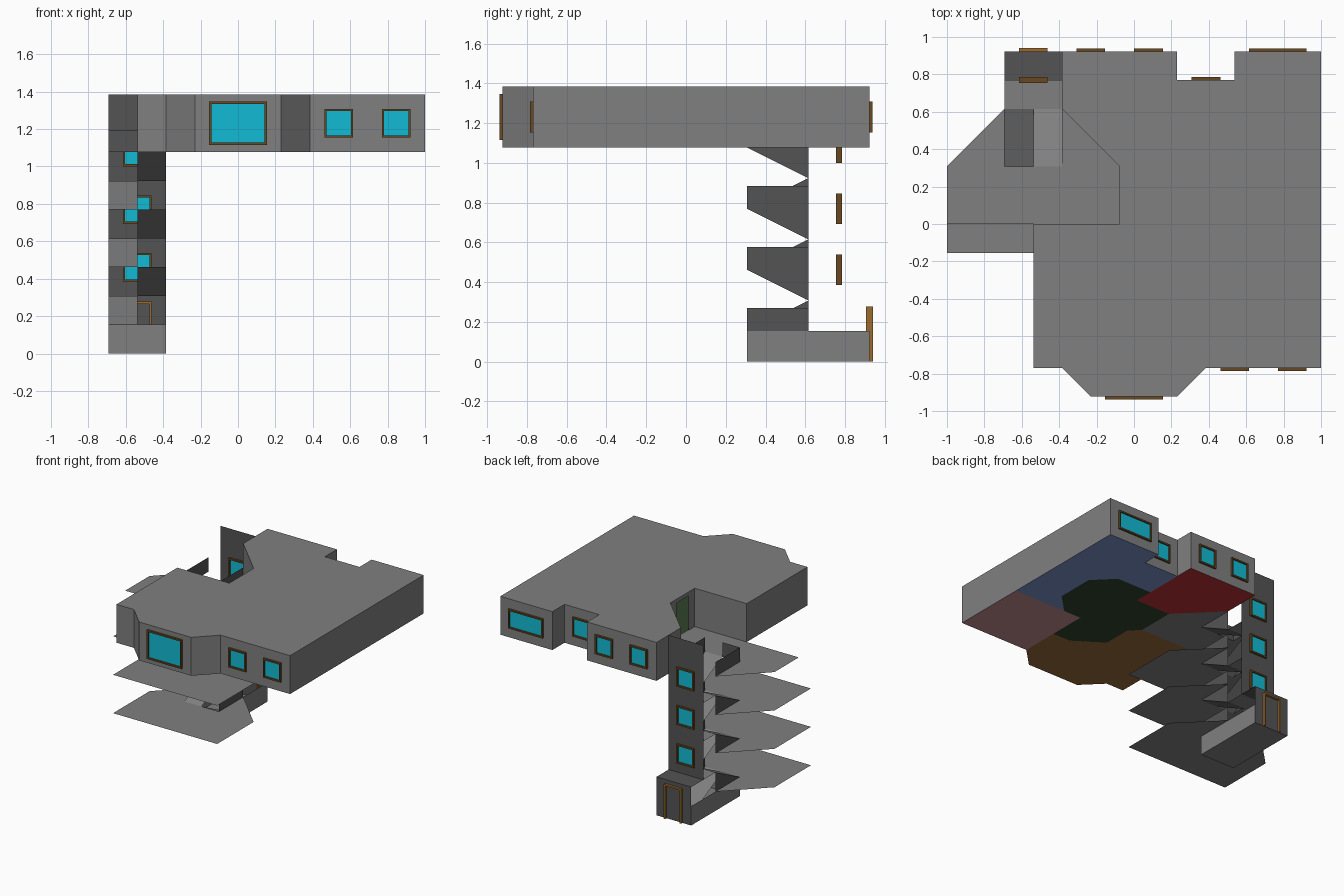
import bpy

cube = bpy.data.objects.get("Cube")
if cube:
    bpy.data.objects.remove(cube)

U = 2 / 13          # one plan module
FLOOR, ROOF = 7, 9  # apartment heights in modules
RAIL = 0.75


def material(name, color):
    m = bpy.data.materials.new(name)
    m.use_nodes = True
    m.diffuse_color = (*color, 1)
    m.node_tree.nodes["Principled BSDF"].inputs["Base Color"].default_value = (*color, 1)
    return m


GRAY = material("gray plaster", (.215, .215, .215))
DARK = material("dark gray", (.088, .088, .088))
FRAME = material("brown frame", (.138, .066, .015))
TAN = material("tan door frame", (.33, .145, .03))
GLASS = material("cyan glass", (.006, .5, .66))
BLUE = material("blue floor", (.2, .29, .58))
GREEN = material("dark green floor", (.03, .055, .025))
RED = material("red floor", (.5, .03, .035))
BROWN = material("brown floor", (.31, .15, .04))
PINK = material("pink floor", (.55, .26, .28))


def sheets(name, mat, polygons):
    """Flat polygons in modules, joined in one object."""
    verts, faces = [], []
    for poly in polygons:
        faces.append(range(len(verts), len(verts) + len(poly)))
        verts += [(x * U, y * U, z * U) for x, y, z in poly]
    mesh = bpy.data.meshes.new(name)
    mesh.from_pydata(verts, [], [list(f) for f in faces])
    mesh.materials.append(mat)
    obj = bpy.data.objects.new(name, mesh)
    bpy.context.collection.objects.link(obj)
    return obj


def level(points, z):
    return [(x, y, z) for x, y in points]


def rect(x0, x1, y0, y1, z):
    return level([(x0, y0), (x1, y0), (x1, y1), (x0, y1)], z)


def walls(path, z0, z1):
    return [[(*a, z0), (*b, z0), (*b, z1), (*a, z1)] for a, b in zip(path, path[1:])]


def side(x, points):
    return [(x, y, z) for y, z in points]


def box(x0, x1, y0, y1, z0, z1):
    ring = [(x0, y0), (x1, y0), (x1, y1), (x0, y1), (x0, y0)]
    return walls(ring, z0, z1) + [level(ring[:4], z1), level(ring[3::-1], z0)]


def window(name, x, y, z, w=1, h=1):
    t, b = .1, .08
    sheets(name + "_frame", FRAME,
           box(x, x + b, y - t, y + t, z, z + h) + box(x + w - b, x + w, y - t, y + t, z, z + h)
           + box(x + b, x + w - b, y - t, y + t, z, z + b)
           + box(x + b, x + w - b, y - t, y + t, z + h - b, z + h))
    sheets(name + "_glass", GLASS, box(x + b, x + w - b, y - .03, y + .03, z + b, z + h - b))


# Apartment shell: counter-clockwise outline with bay, alcove and stair notch
bay = [(-2.5, -5), (-1.5, -6), (1.5, -6), (2.5, -5)]
alcove = [(3.5, 6), (3.5, 5), (1.5, 5), (1.5, 6)]
notch = [(-2.5, 6), (-2.5, 4), (-.5, 2), (-.5, 0), (-3.5, 0)]
outline = [(-3.5, -5)] + bay + [(6.5, -5), (6.5, 6)] + alcove + notch
sheets("apartment_roof", GRAY, [level(outline, ROOF)])
door_wall = side(-.5, [(2, FLOOR), (2, ROOF), (0, ROOF), (0, FLOOR),
                       (.5, FLOOR), (.5, 8.8), (1.5, 8.8), (1.5, FLOOR)])
shell = walls(outline[:-2], FLOOR, ROOF)
shell += walls(outline[-2:] + outline[:1], FLOOR, ROOF) + [door_wall[::-1]]
sheets("apartment_walls", GRAY, shell)

# Room floors and partitions
hall_to_living = [(-.5, 0), (0, -.5), (0, -2), (1.5, -3), (2.5, -3)]
hall_to_blue = [(3.5, -1), (4.5, 0), (4.5, 2), (3.5, 3), (1.5, 3)]
hall_to_red = [(1.5, 2), (-.5, 2)]
rooms = [
    ("living", BROWN, [(-3.5, -5)] + bay + hall_to_living[::-1] + [(-3.5, 0)]),
    ("hall", GREEN, hall_to_living + [(2.5, -1)] + hall_to_blue + hall_to_red),
    ("corner", PINK, [(2.5, -5), (6.5, -5), (6.5, -1), (3.5, -1), (2.5, -1)]),
    ("long", BLUE, [(6.5, -1), (6.5, 6)] + alcove[:3] + hall_to_blue[::-1]),
    ("back", RED, [(1.5, 2), (1.5, 6)] + notch[:3]),
]
for name, mat, points in rooms:
    sheets(name + "_room_floor", mat, [level(points, FLOOR)])
partitions = []
for path in (hall_to_living, [(2.5, -5), (2.5, -1)] + hall_to_blue,
             [(1.5, 6)] + hall_to_red, [(6.5, -1), (3.5, -1)]):
    partitions += walls(path, FLOOR, ROOF)
sheets("partitions", GRAY, partitions)

# Stairwell: storey landings, ramps, half landings
LEFT, MID, RIGHT = -4.5, -3.5, -2.5
landings, ramps, halves, rails = [], [], [], []
for k in range(4):
    z = 2 * k + 1
    front = 0 if z == FLOOR else -1
    landings.append(level([(-6.5, front), (-.5, front), (-.5, 2), (RIGHT, 4), (RIGHT, 2),
                           (LEFT, 2), (LEFT, 4), (-6.5, 2)], z))
    ramps.append([(MID, 2, z), (RIGHT, 2, z), (RIGHT, 4, z - 1), (MID, 4, z - 1)])
    low = z if k == 0 else z - 1
    rails.append(side(RIGHT, [(2, z), (2, z + RAIL), (4, z + RAIL), (4, low)]))
    if z < FLOOR:
        ramps.append([(LEFT, 2, z), (MID, 2, z), (MID, 4, z + 1), (LEFT, 4, z + 1)])
        halves.append(rect(LEFT, RIGHT, 4, 5, z + 1))
        rails.append(side(LEFT, [(2, z), (4, z), (4, z + 1)]))
rails += walls([(LEFT, 4), (LEFT, 2), (MID, 2)], FLOOR, FLOOR + RAIL)
sheets("storey_landings", GRAY, landings)
sheets("stair_ramps", GRAY, ramps)
sheets("half_landings", GRAY, halves)
sheets("stair_guards", DARK, rails)
sheets("stair_back_wall", DARK, walls([(RIGHT, 5), (LEFT, 5)], 2, ROOF))

# Entrance
sheets("entrance_base", GRAY, walls([(LEFT, 6), (LEFT, 2), (RIGHT, 2), (RIGHT, 6)], 0, 1)
       + [rect(LEFT, RIGHT, 2, 6, 0)])
sheets("entrance_wall", DARK, walls([(RIGHT, 6), (LEFT, 6)], 0, 2)
       + [rect(LEFT, RIGHT, 5, 6, 2)])
sheets("door_frame", TAN, box(-4, -3.92, 5.88, 6.12, 0, 1.8) + box(-3.08, -3, 5.88, 6.12, 0, 1.8)
       + box(-3.92, -3.08, 5.88, 6.12, 1.72, 1.8))

# Windows
window("bay_window", -1, -6, 7.25, 2, 1.5)
window("wide_back_window", 4, 6, 7.5, 2)
for i, (x, y) in enumerate([(3, -5), (5, -5), (2, 5), (0, 6), (-2, 6)]):
    window(f"small_window_{i + 1}", x, y, 7.5)
for i in range(3):
    window(f"stair_window_{i + 1}", -4, 5, 2 * i + 2.5)
